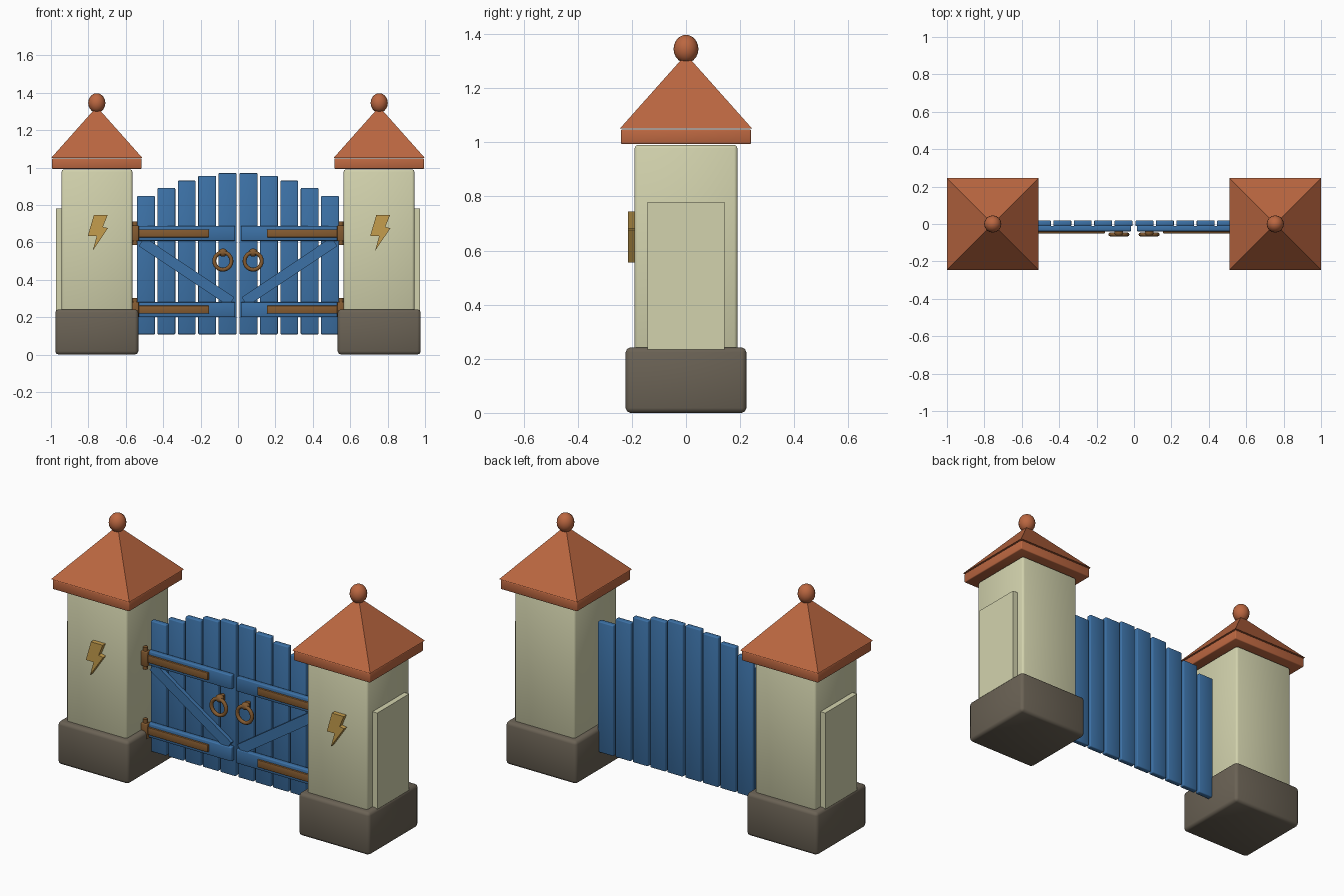
import bpy, bmesh, math
from mathutils import Matrix, Vector

cube = bpy.data.objects.get("Cube")
if cube:
    bpy.data.objects.remove(cube, do_unlink=True)


def material(name, rgb):
    m = bpy.data.materials.new(name)
    m.use_nodes = True
    m.diffuse_color = (*rgb, 1)
    bsdf = next(n for n in m.node_tree.nodes if n.type == 'BSDF_PRINCIPLED')
    bsdf.inputs["Base Color"].default_value = (*rgb, 1)
    return m


TERRACOTTA = material("terracotta", (0.50, 0.135, 0.052))
PLASTER = material("cream plaster", (0.65, 0.65, 0.42))
STONE = material("dark stone", (0.145, 0.122, 0.09))
BLUE = material("blue wood", (0.045, 0.165, 0.38))
BRONZE = material("bronze", (0.235, 0.105, 0.03))
GOLD = material("gold", (0.56, 0.34, 0.075))


def finish(name, bm, mat, smooth=None):
    bmesh.ops.recalc_face_normals(bm, faces=bm.faces[:])
    mesh = bpy.data.meshes.new(name)
    bm.to_mesh(mesh)
    bm.free()
    mesh.materials.append(mat)
    ob = bpy.data.objects.new(name, mesh)
    bpy.context.collection.objects.link(ob)
    if smooth:
        bpy.ops.object.select_all(action='DESELECT')
        ob.select_set(True)
        bpy.context.view_layer.objects.active = ob
        bpy.ops.object.shade_smooth_by_angle(angle=math.radians(smooth))
    return ob


def box(name, lo, hi, mat, bevel=0.0, turn=0.0):
    """Box between two corners, optionally bevelled and turned about y."""
    a, b = Vector(lo), Vector(hi)
    bm = bmesh.new()
    bmesh.ops.create_cube(bm, size=1)
    for v in bm.verts:
        v.co = Vector([c * abs(d) for c, d in zip(v.co, b - a)])
    if bevel:
        bmesh.ops.bevel(bm, geom=bm.edges[:], offset=bevel, segments=2,
                        profile=0.5, affect='EDGES')
    bm.transform(Matrix.Translation((a + b) / 2) @ Matrix.Rotation(turn, 4, 'Y'))
    return finish(name, bm, mat, 50 if bevel else None)


def ball(name, centre, radii, mat):
    bm = bmesh.new()
    bmesh.ops.create_uvsphere(bm, u_segments=16, v_segments=10, radius=1)
    bm.transform(Matrix.Translation(centre) @ Matrix.Diagonal((*radii, 1)))
    return finish(name, bm, mat, 60)


def torus(name, centre, major, minor, mat, n=24, k=8):
    """Ring standing upright, facing the front."""
    bm = bmesh.new()
    rows = []
    for i in range(n):
        a = math.tau * i / n
        row = []
        for j in range(k):
            b = math.tau * j / k
            r = major + minor * math.cos(b)
            p = Vector((r * math.cos(a), minor * math.sin(b), r * math.sin(a)))
            row.append(bm.verts.new(p + Vector(centre)))
        rows.append(row)
    for i in range(n):
        p, q = rows[i], rows[(i + 1) % n]
        for j in range(k):
            bm.faces.new((p[j], q[j], q[(j + 1) % k], p[(j + 1) % k]))
    return finish(name, bm, mat, 60)


def cylinder(name, centre, radius, height, mat):
    bm = bmesh.new()
    bmesh.ops.create_cone(bm, cap_ends=True, segments=12, radius1=radius,
                          radius2=radius, depth=height)
    bm.transform(Matrix.Translation(centre))
    return finish(name, bm, mat, 40)


def prism(name, outline, y0, y1, mat):
    """Extrude an x-z outline from y0 to y1."""
    bm = bmesh.new()
    face = bm.faces.new([bm.verts.new((x, y0, z)) for x, z in outline])
    ext = bmesh.ops.extrude_face_region(bm, geom=[face])["geom"]
    for v in ext:
        if isinstance(v, bmesh.types.BMVert):
            v.co.y = y1
    return finish(name, bm, mat)


BOLT = [(-0.016, 0.745), (0.058, 0.745), (0.032, 0.682), (0.06, 0.676),
        (-0.022, 0.555), (0, 0.634), (-0.048, 0.634)]
PLANK_TOPS = [0.97, 0.955, 0.93, 0.89, 0.848]

for side, s in (("left", 1), ("right", -1)):
    def part(name, x0, x1, y0, y1, z0, z1, mat, bevel=0.0, turn=0.0):
        return box(f"{side}_{name}", (s * x0, y0, z0), (s * x1, y1, z1),
                   mat, bevel, s * turn)

    # Pillar: footing, shaft and outer buttress
    cx = 0.755
    part("pillar_base", 0.533, 0.977, -0.223, 0.223, 0, 0.242, STONE, 0.018)
    part("pillar_shaft", 0.565, 0.943, -0.19, 0.19, 0.23, 0.99, PLASTER, 0.012)
    part("pillar_buttress", 0.92, 0.973, -0.143, 0.143, 0.235, 0.78, PLASTER)

    # Roof: slab, pyramid and ball finial
    part("roof_slab", cx - 0.24, cx + 0.24, -0.24, 0.24, 0.993, 1.048,
         TERRACOTTA, 0.005)
    bm = bmesh.new()
    bmesh.ops.create_cone(bm, cap_ends=True, segments=4, depth=0.275,
                          radius1=0.245 * math.sqrt(2), radius2=0)
    bm.transform(Matrix.Translation((s * cx, 0, 1.1875))
                 @ Matrix.Rotation(math.pi / 4, 4, 'Z'))
    finish(f"{side}_roof_pyramid", bm, TERRACOTTA)
    ball(f"{side}_roof_ball", (s * cx, 0, 1.345), (0.046, 0.046, 0.052), TERRACOTTA)

    # Lightning emblem on the pillar front, not mirrored
    prism(f"{side}_emblem", [(s * cx + x, z) for x, z in BOLT],
          -0.215, -0.185, GOLD)

    # Gate leaf planks with an arched top
    for i, top in enumerate(PLANK_TOPS):
        x = 0.056 + 0.109 * i
        part(f"plank_{i + 1}", x - 0.048, x + 0.048, -0.012, 0.019, 0.108, top,
             BLUE, 0.005)

    # Rails, iron straps and hinges
    for level, z in (("lower", 0.24), ("upper", 0.648)):
        part(f"{level}_rail", 0.015, 0.543, -0.039, -0.01, z - 0.04, z + 0.04,
             BLUE, 0.005)
        part(f"{level}_strap", 0.155, 0.545, -0.05, -0.035, z - 0.021, z + 0.021,
             BRONZE, 0.003)
        cylinder(f"{side}_{level}_hinge_pin", (s * 0.55, -0.042, z),
                 0.013, 0.125, BRONZE)
        part(f"{level}_hinge_knuckle", 0.53, 0.568, -0.06, -0.024,
             z - 0.042, z + 0.042, BRONZE, 0.004)

    # Diagonal brace between the rails
    dx, dz = 0.455, 0.305
    half = math.hypot(dx, dz) / 2 + 0.015
    part("brace", 0.275 - half, 0.275 + half, -0.034, -0.01, 0.415, 0.471,
         BLUE, 0, -math.atan2(dz, dx))

    # Ring pull hanging from a knob
    ball(f"{side}_handle_knob", (s * 0.081, -0.047, 0.545), (0.024, 0.02, 0.022), BRONZE)
    cylinder(f"{side}_handle_stem", (s * 0.081, -0.03, 0.545), 0.016, 0.03, BRONZE)
    torus(f"{side}_handle_ring", (s * 0.081, -0.056, 0.5), 0.046, 0.0105, BRONZE)
